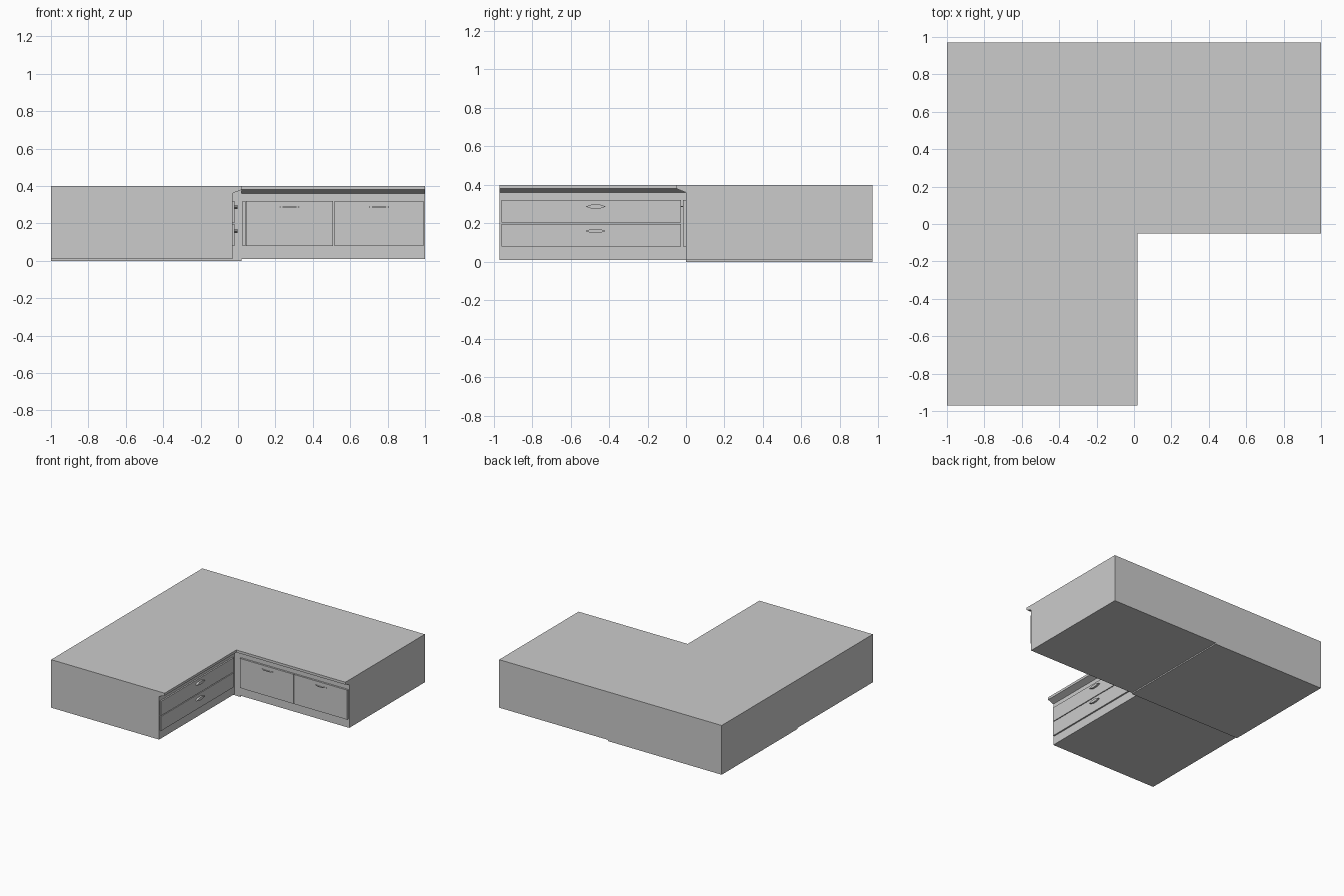
import bpy, bmesh, math
from mathutils import Vector

cube = bpy.data.objects.get("Cube")
if cube:
    bpy.data.objects.remove(cube, do_unlink=True)

grey = bpy.data.materials.new("plain_grey")
grey.use_nodes = True
COLOUR = (0.6, 0.6, 0.6, 1)
grey.diffuse_color = COLOUR
grey.node_tree.nodes["Principled BSDF"].inputs["Base Color"].default_value = COLOUR


# Frames map (along the run, out from the front, up) to world space
def left_run(u, v, z):
    return Vector((-0.03 + v, u, z))


def right_run(u, v, z):
    return Vector((u, -v, z))


def prism(name, points, offset):
    """Sweep a closed polygon along an offset into a solid."""
    bm = bmesh.new()
    face = bm.faces.new([bm.verts.new(p) for p in points])
    ext = bmesh.ops.extrude_face_region(bm, geom=[face])
    moved = [g for g in ext["geom"] if isinstance(g, bmesh.types.BMVert)]
    bmesh.ops.translate(bm, verts=moved, vec=offset)
    bmesh.ops.recalc_face_normals(bm, faces=bm.faces)
    mesh = bpy.data.meshes.new(name)
    bm.to_mesh(mesh)
    bm.free()
    mesh.materials.append(grey)
    obj = bpy.data.objects.new(name, mesh)
    bpy.context.collection.objects.link(obj)
    return obj


def box(name, frame, u0, u1, v0, v1, z0, z1):
    pts = [frame(u0, v, z) for v, z in ((v0, z0), (v1, z0), (v1, z1), (v0, z1))]
    return prism(name, pts, frame(u1, 0, 0) - frame(u0, 0, 0))


# Cabinet body and overhanging worktop share one profile
def cabinet(name, frame, u0, u1, depth):
    profile = [(-depth, 0.01), (0, 0.01), (0, 0.36), (0.012, 0.365),
               (0.05, 0.38), (0.05, 0.4), (-depth, 0.4)]
    prism(name, [frame(u0, v, z) for v, z in profile],
          frame(u1, 0, 0) - frame(u0, 0, 0))


# Pointed pull on a drawer front
def drawer_handle(name, frame, u, z):
    outline = [(-0.053, 0), (-0.02, -0.011), (0.02, -0.011),
               (0.053, 0), (0.02, 0.011), (-0.02, 0.011)]
    prism(name, [frame(u + a, 0.011, z + b) for a, b in outline],
          frame(0, 0.016, 0) - frame(0, 0, 0))


# Thin bowed pull on a door
def door_handle(name, frame, u, z):
    steps = [math.pi * i / 8 for i in range(9)]
    outer = [(-0.053 * math.cos(t), 0.011 + 0.017 * math.sin(t)) for t in steps]
    inner = [(-0.045 * math.cos(t), 0.011 + 0.011 * math.sin(t)) for t in steps]
    pts = [frame(u + a, v, z) for a, v in outer + inner[::-1]]
    prism(name, pts, Vector((0, 0, 0.006)))


# Cabinet blocks
cabinet("left_cabinet", left_run, -0.97, 0, 0.97)
cabinet("right_cabinet", right_run, 0.02, 1, 0.97)
box("corner_block", right_run, -1, 0.02, -0.97, 0, 0, 0.4)

# Drawers on the left cabinet
for name, z0, z1, grip in (("lower", 0.08, 0.197, 0.16), ("upper", 0.203, 0.32, 0.287)):
    box(name + "_drawer", left_run, -0.96, -0.025, -0.012, 0.012, z0, z1)
    drawer_handle(name + "_drawer_handle", left_run, -0.47, grip)

# Doors and filler strip on the right cabinet
box("door_filler", right_run, 0.025, 0.04, -0.012, 0.012, 0.08, 0.32)
for name, u0, u1 in (("inner", 0.043, 0.508), ("outer", 0.516, 0.992)):
    box(name + "_door", right_run, u0, u1, -0.012, 0.015, 0.08, 0.32)
    door_handle(name + "_door_handle", right_run, (u0 + u1) / 2, 0.285)
